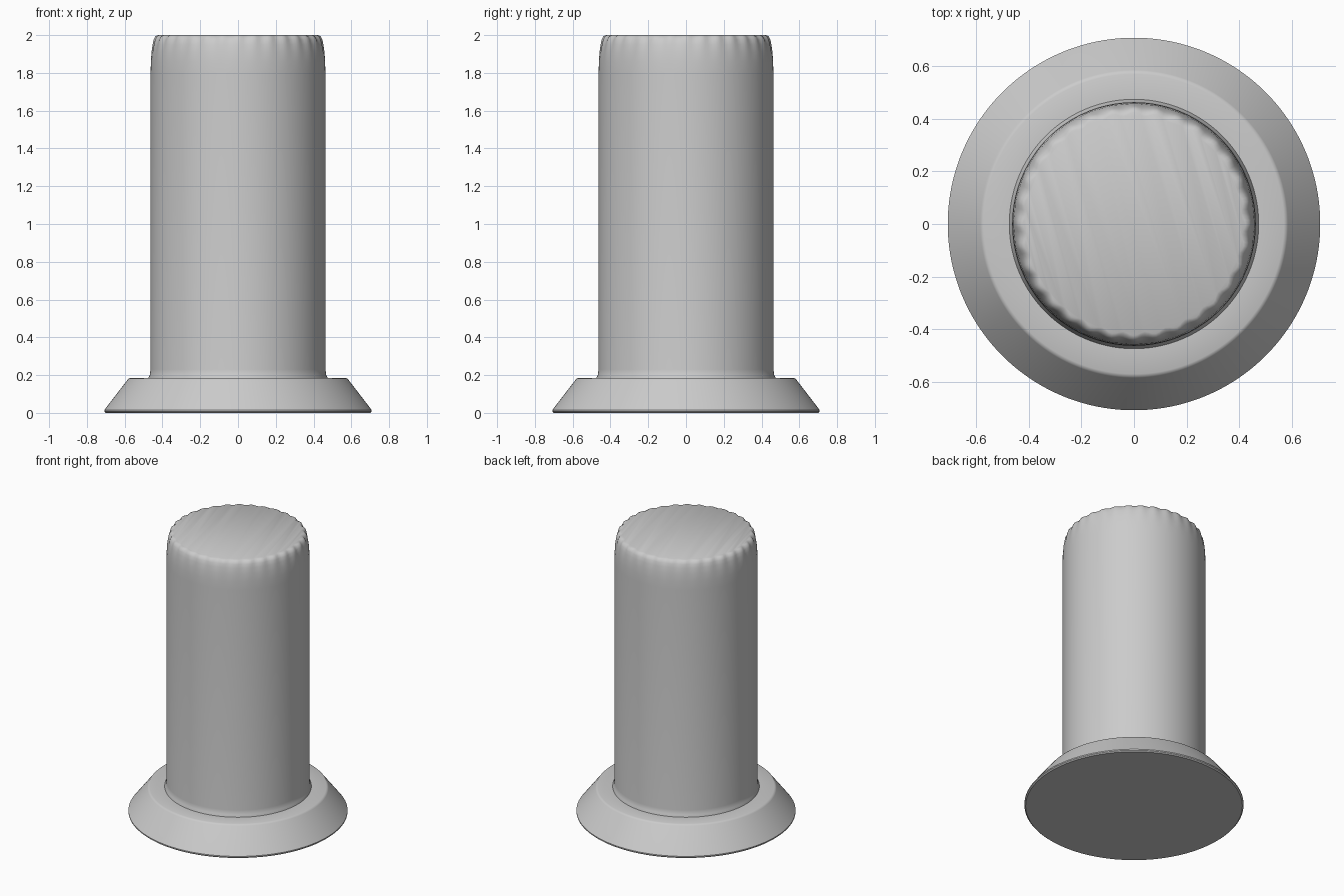
import bpy, bmesh
from math import sin, cos, pi, radians

cube = bpy.data.objects.get("Cube")
if cube:
    bpy.data.objects.remove(cube)

SEGMENTS = 192
FLUTES = 32

grey = bpy.data.materials.new("neutral grey")
grey.use_nodes = True
colour = (0.6, 0.6, 0.6, 1)
grey.diffuse_color = colour
grey.node_tree.nodes["Principled BSDF"].inputs["Base Color"].default_value = colour


def lathe(name, profile):
    """Spin (radius, height, ripple) rows about z and cap both ends."""
    bm = bmesh.new()
    rings = []
    for radius, height, ripple in profile:
        ring = []
        for i in range(SEGMENTS):
            a = 2 * pi * i / SEGMENTS
            r = radius + ripple * cos(FLUTES * a)
            ring.append(bm.verts.new((r * cos(a), r * sin(a), height)))
        rings.append(ring)
    for low, high in zip(rings, rings[1:]):
        for i in range(SEGMENTS):
            j = (i + 1) % SEGMENTS
            bm.faces.new((low[i], low[j], high[j], high[i]))
    bm.faces.new(rings[0][::-1])
    bm.faces.new(rings[-1])
    mesh = bpy.data.meshes.new(name)
    bm.to_mesh(mesh)
    bm.free()
    mesh.materials.append(grey)
    obj = bpy.data.objects.new(name, mesh)
    bpy.context.collection.objects.link(obj)
    bpy.ops.object.select_all(action="DESELECT")
    obj.select_set(True)
    bpy.context.view_layer.objects.active = obj
    bpy.ops.object.shade_smooth_by_angle(angle=radians(35))
    return obj


# Sloped foot with a thin lip and a softened upper edge
lathe("base_flange", [
    (0.70, 0, 0), (0.708, 0.007, 0), (0.708, 0.015, 0),
    (0.585, 0.175, 0), (0.58, 0.181, 0), (0.57, 0.185, 0), (0.47, 0.185, 0),
])

# Upright cylinder with a small foot fillet and a gently fluted top rim
lathe("cylinder_body", [
    (0.475, 0.16, 0), (0.474, 0.188, 0), (0.467, 0.2, 0), (0.463, 0.23, 0),
    (0.463, 1.8, 0), (0.461, 1.86, 0), (0.457, 1.91, 0.001),
    (0.45, 1.95, 0.002), (0.443, 1.975, 0.004), (0.433, 1.992, 0.006),
    (0.418, 2, 0.007),
])
